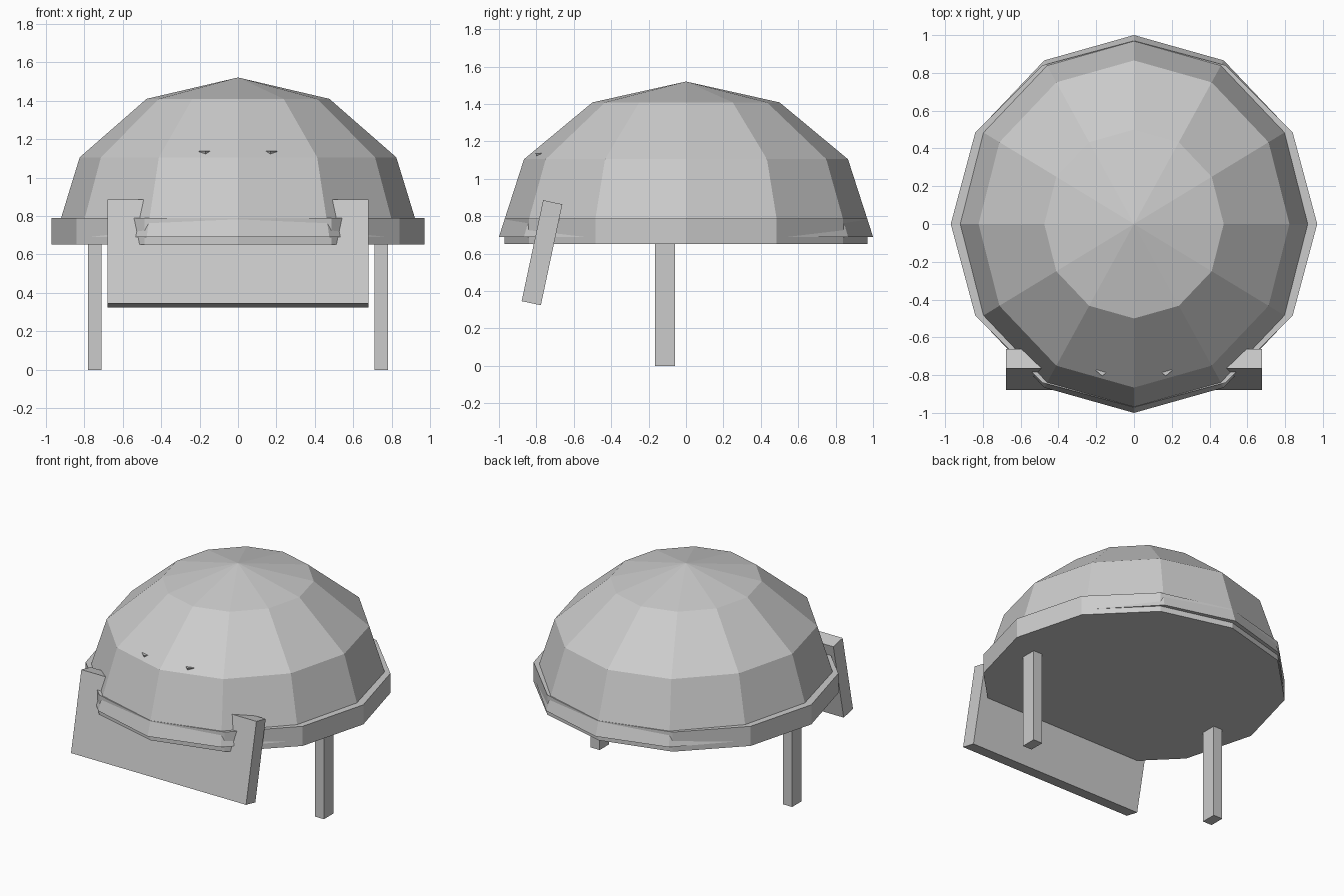
import bpy
import bmesh
import math
from mathutils import Matrix

old = bpy.data.objects.get("Cube")
if old:
    bpy.data.objects.remove(old, do_unlink=True)

grey = bpy.data.materials.new("plain_grey")
grey.use_nodes = True
COLOUR = (0.6, 0.6, 0.6, 1.0)
grey.diffuse_color = COLOUR
grey.node_tree.nodes["Principled BSDF"].inputs["Base Color"].default_value = COLOUR


def finish(name, bm, location):
    """Turn a bmesh into a flat-shaded object."""
    bmesh.ops.recalc_face_normals(bm, faces=bm.faces)
    mesh = bpy.data.meshes.new(name)
    bm.to_mesh(mesh)
    bm.free()
    mesh.materials.append(grey)
    obj = bpy.data.objects.new(name, mesh)
    obj.location = location
    bpy.context.collection.objects.link(obj)
    return obj


def box(name, size, location, tilt=0.0):
    bm = bmesh.new()
    bmesh.ops.create_cube(bm, size=1.0, matrix=Matrix.Diagonal((*size, 1.0)))
    obj = finish(name, bm, location)
    obj.rotation_euler.x = math.radians(tilt)
    return obj


def cone(name, sides, bottom, top, depth, location, stretch=1.0):
    bm = bmesh.new()
    bmesh.ops.create_cone(bm, cap_ends=True, segments=sides, radius1=bottom,
                          radius2=top, depth=depth,
                          matrix=Matrix.Diagonal((stretch, 1.0, 1.0, 1.0)))
    return finish(name, bm, location)


# Shell: upper half of a low-poly ellipsoid, closed underneath
bm = bmesh.new()
bmesh.ops.create_uvsphere(bm, u_segments=12, v_segments=6, radius=1.0,
                          matrix=Matrix.Diagonal((0.95, 1.0, 0.83, 1.0)))
bmesh.ops.delete(bm, geom=[v for v in bm.verts if v.co.z < -0.01], context='VERTS')
bmesh.ops.holes_fill(bm, edges=[e for e in bm.edges if e.is_boundary], sides=0)
finish("dome_shell", bm, (0, 0, 0.69))

# Rim around the base of the shell
cone("base_rim", 12, 0.97, 0.97, 0.137, (0, 0, 0.72))

# Tilted board through the front of the rim
box("front_board", (1.355, 0.105, 0.552), (0, -0.77, 0.605), tilt=-12)

# Legs and small eye points, one per side
for side, sx in (("left", 1), ("right", -1)):
    box(side + "_leg", (0.07, 0.105, 0.68), (sx * 0.745, -0.112, 0.34))
    cone(side + "_eye", 4, 0.001, 0.03, 0.06, (sx * 0.168, -0.775, 1.107), stretch=1.17)
